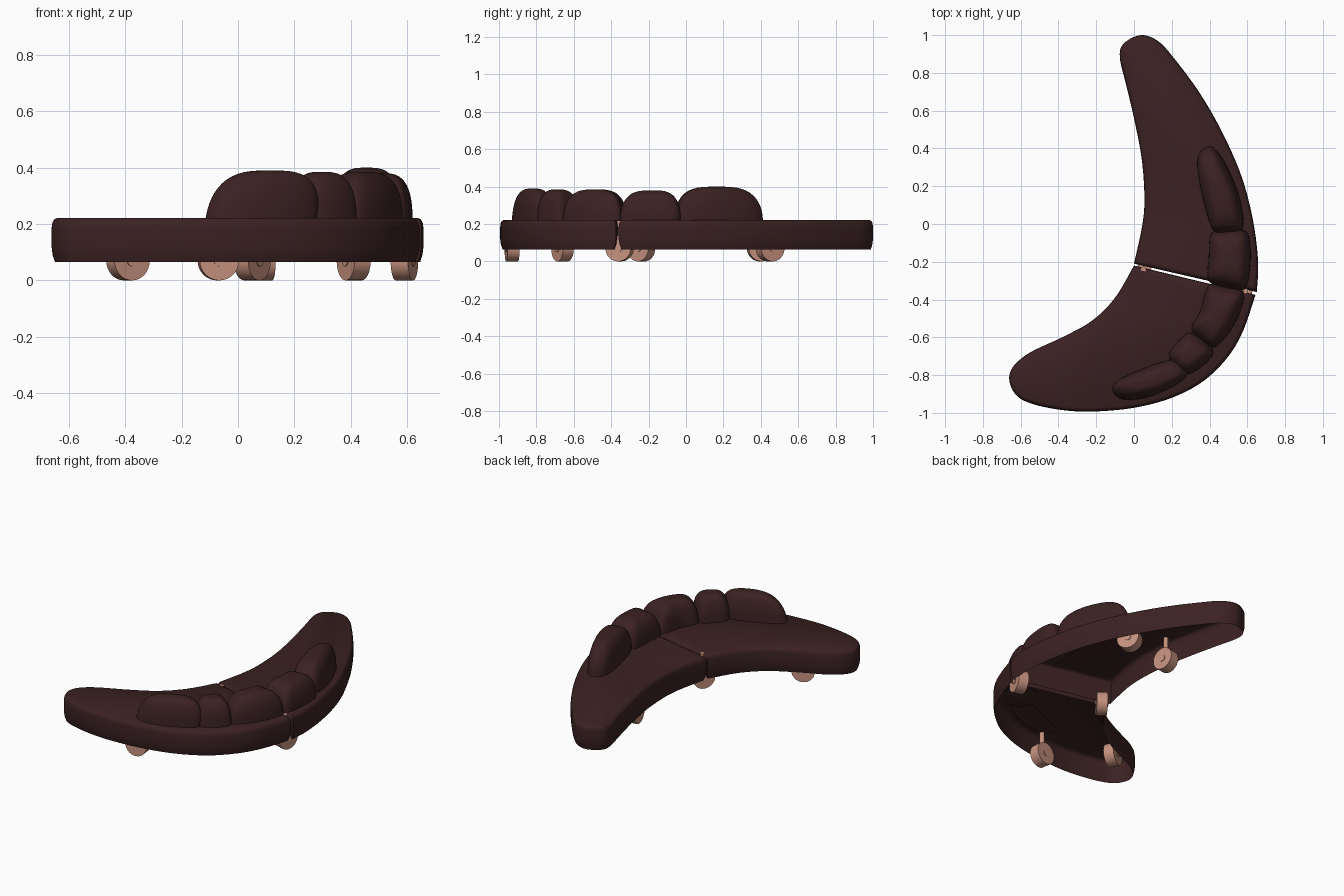
import bpy, bmesh, math
from mathutils import Vector, Matrix

if "Cube" in bpy.data.objects:
    bpy.data.objects.remove(bpy.data.objects["Cube"])


def material(name, rgb):
    m = bpy.data.materials.new(name)
    m.diffuse_color = (*rgb, 1)
    m.use_nodes = True
    m.node_tree.nodes["Principled BSDF"].inputs["Base Color"].default_value = m.diffuse_color
    return m


LEATHER = material("dark brown upholstery", (0.044, 0.0155, 0.0165))
WOOD = material("pale copper wheels", (0.56, 0.285, 0.21))


def finish(name, bm, mat, angle=40):
    bmesh.ops.recalc_face_normals(bm, faces=bm.faces)
    me = bpy.data.meshes.new(name)
    bm.to_mesh(me)
    bm.free()
    me.materials.append(mat)
    ob = bpy.data.objects.new(name, me)
    bpy.context.collection.objects.link(ob)
    bpy.ops.object.select_all(action='DESELECT')
    ob.select_set(True)
    bpy.context.view_layer.objects.active = ob
    bpy.ops.object.shade_smooth_by_angle(angle=math.radians(angle))
    return ob


def smooth_path(pts, closed, steps):
    """Catmull-Rom curve through the points."""
    p = [Vector(q) for q in pts]
    n = len(p)
    get = (lambda i: p[i % n]) if closed else (lambda i: p[max(0, min(n - 1, i))])
    out = []
    for i in range(n if closed else n - 1):
        a, b, c, d = (get(i + k) for k in (-1, 0, 1, 2))
        for s in range(steps):
            t = s / steps
            out.append(0.5 * (2 * b + (c - a) * t + (2 * a - 5 * b + 4 * c - d) * t * t
                              + (3 * b - a - 3 * c + d) * t ** 3))
    if not closed:
        out.append(p[-1])
    return out


def inset(loop, d):
    """Move a closed outline inward by d, mitring its corners."""
    n = len(loop)
    area = sum(loop[i].x * loop[(i + 1) % n].y - loop[(i + 1) % n].x * loop[i].y for i in range(n))
    side = 1 if area > 0 else -1
    out = []
    for i in range(n):
        e1 = (loop[i] - loop[i - 1]).normalized()
        e2 = (loop[(i + 1) % n] - loop[i]).normalized()
        n1, n2 = Vector((-e1.y, e1.x)) * side, Vector((-e2.y, e2.x)) * side
        out.append(loop[i] + (n1 + n2) * (d / max(0.4, 1 + n1.dot(n2))))
    return out


def loft(rings, bm):
    """Skin (outline, z) rings and close the last one."""
    rows = [[bm.verts.new((q.x, q.y, z)) for q in loop] for loop, z in rings]
    n = len(rows[0])
    for a, b in zip(rows, rows[1:]):
        for i in range(n):
            j = (i + 1) % n
            bm.faces.new((a[i], a[j], b[j], b[i]))
    bm.faces.new(rows[-1])


# Seat sections: hollow upholstered shells, open underneath
back_outline = [(0.0, -0.21), (0.045, 0.0), (0.055, 0.15), (0.04, 0.35), (0.0, 0.56),
                (-0.04, 0.73), (-0.075, 0.88), (-0.055, 0.955), (0.035, 1.0), (0.125, 0.97),
                (0.21, 0.88), (0.35, 0.69), (0.47, 0.48), (0.57, 0.25), (0.63, 0.02),
                (0.657, -0.2), (0.65, -0.36)]
front_outline = [(0.0, -0.22), (-0.1, -0.39), (-0.22, -0.51), (-0.37, -0.595), (-0.55, -0.68),
                 (-0.64, -0.755), (-0.66, -0.83), (-0.62, -0.91), (-0.53, -0.955),
                 (-0.38, -0.985), (-0.22, -0.993), (0.0, -0.973), (0.2, -0.92),
                 (0.37, -0.83), (0.5, -0.7), (0.58, -0.56), (0.643, -0.375)]
PROFILE = [(0.012, 0.065), (0.004, 0.09), (0, 0.12), (0, 0.185), (0.003, 0.205),
           (0.009, 0.216), (0.02, 0.222)]
for name, pts in (("back_seat", back_outline), ("front_seat", front_outline)):
    outline = smooth_path(pts, False, 5)
    bm = bmesh.new()
    loft([(inset(outline, d), z) for d, z in PROFILE], bm)
    finish(name, bm, LEATHER)

# Backrest cushions: outline, top height, shift of the crown
cushions = [
    ([(0.39, 0.41), (0.335, 0.34), (0.36, 0.15), (0.42, -0.035), (0.5, -0.05),
      (0.575, -0.02), (0.565, 0.12), (0.51, 0.27), (0.445, 0.38)], 0.40, (0.0, -0.01)),
    ([(0.5, -0.03), (0.41, -0.05), (0.395, -0.18), (0.395, -0.3), (0.48, -0.335),
      (0.585, -0.345), (0.615, -0.23), (0.615, -0.1), (0.585, -0.035)], 0.38, (0, 0)),
    ([(0.395, -0.325), (0.35, -0.46), (0.305, -0.55), (0.345, -0.61), (0.42, -0.655),
      (0.5, -0.58), (0.56, -0.47), (0.58, -0.36), (0.49, -0.335)], 0.385, (0, 0)),
    ([(0.295, -0.575), (0.23, -0.625), (0.185, -0.69), (0.215, -0.76), (0.28, -0.795),
      (0.36, -0.755), (0.42, -0.68), (0.37, -0.615)], 0.385, (0, 0)),
    ([(0.19, -0.72), (0.05, -0.765), (-0.08, -0.825), (-0.115, -0.88), (-0.06, -0.928),
      (0.06, -0.92), (0.19, -0.87), (0.275, -0.805), (0.255, -0.745)], 0.39, (0.03, 0.01)),
]
for k, (pts, top, shift) in enumerate(cushions):
    outline = smooth_path(pts, True, 6)
    centre = sum(outline, Vector((0, 0))) / len(outline)
    rings = []
    for i in range(13):
        t = math.radians(i * 88.5 / 12)
        s, h = math.cos(t) ** 0.62, math.sin(t) ** 0.85
        mid = centre + Vector(shift) * h
        rings.append(([mid + (q - centre) * s for q in outline], 0.218 + (top - 0.218) * h))
    bm = bmesh.new()
    loft(rings, bm)
    finish(f"backrest_cushion_{k + 1}", bm, LEATHER, 60)

# Casters: wheel, hub disc and stem; the angle gives the axle direction
casters = [(-0.39, -0.66, 117), (-0.07, -0.93, 97), (0.59, -0.355, 165),
           (0.05, -0.24, 145), (0.41, 0.45, 27), (0.09, 0.40, 10)]
for k, (x, y, deg) in enumerate(casters):
    bm = bmesh.new()
    place = Matrix.Translation((x, y, 0.07)) @ Matrix.Rotation(math.radians(deg), 4, 'Z') \
        @ Matrix.Rotation(math.pi / 2, 4, 'Y')
    for r, depth in ((0.07, 0.064), (0.02, 0.072)):
        bmesh.ops.create_cone(bm, cap_ends=True, segments=32, radius1=r, radius2=r,
                              depth=depth, matrix=place)
    bmesh.ops.create_cone(bm, cap_ends=True, segments=12, radius1=0.015, radius2=0.015,
                          depth=0.1, matrix=Matrix.Translation((x, y, 0.17)))
    finish(f"caster_{k + 1}", bm, WOOD)
